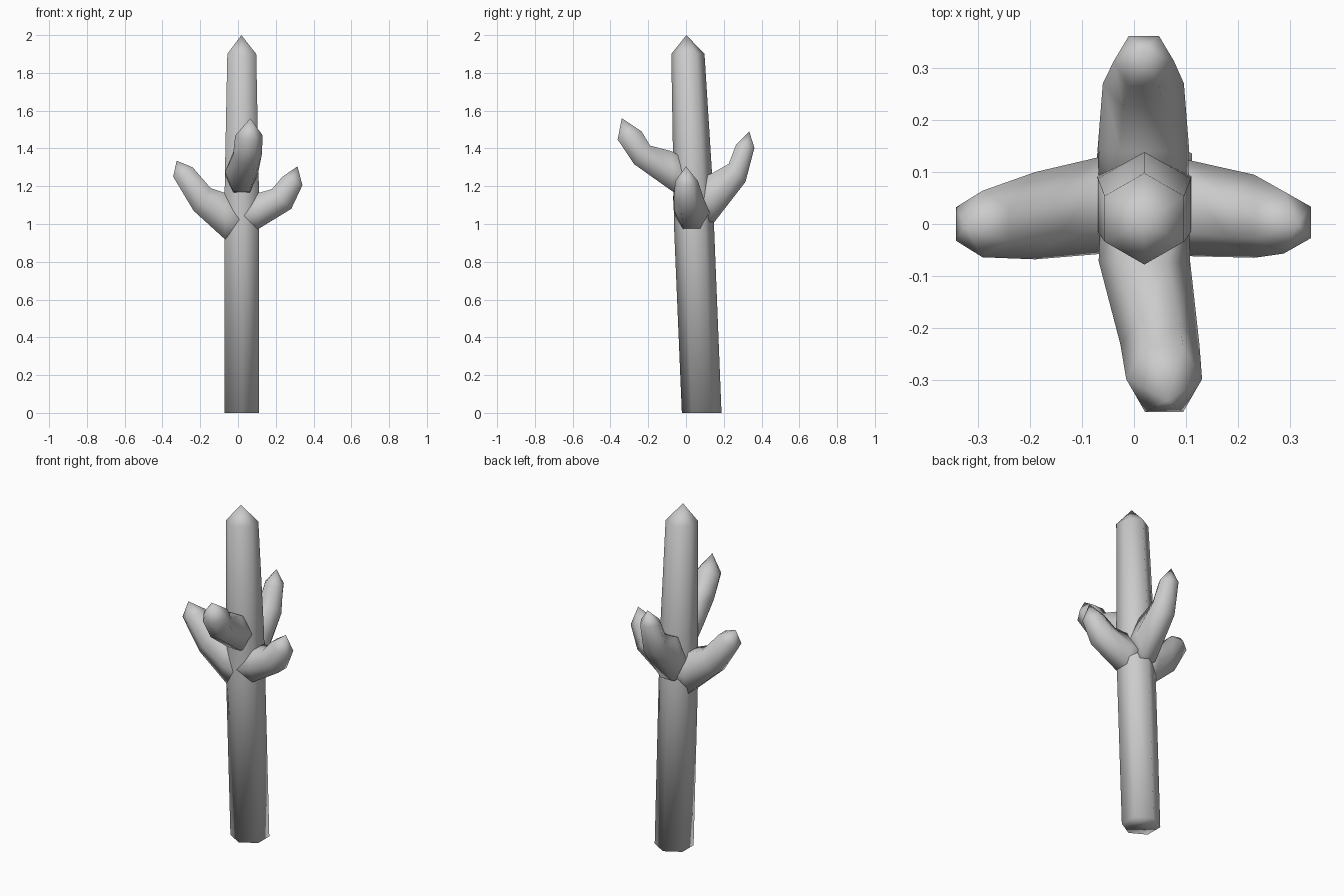
import bpy, bmesh
from mathutils import Vector

if "Cube" in bpy.data.objects:
    bpy.data.objects.remove(bpy.data.objects["Cube"])


def hex_tube(name, rings, tip):
    """Skin a list of six-point rings, close the start and end in a point."""
    bm = bmesh.new()
    loops = [[bm.verts.new(p) for p in ring] for ring in rings]
    for a, b in zip(loops, loops[1:]):
        for i in range(6):
            j = (i + 1) % 6
            bm.faces.new((a[i], a[j], b[j], b[i]))
    bm.faces.new(loops[0])
    end = bm.verts.new(tip)
    for i in range(6):
        bm.faces.new((loops[-1][i], loops[-1][(i + 1) % 6], end))
    bmesh.ops.recalc_face_normals(bm, faces=bm.faces)
    for f in bm.faces:
        f.smooth = True
    mesh = bpy.data.meshes.new(name)
    bm.to_mesh(mesh)
    bm.free()
    obj = bpy.data.objects.new(name, mesh)
    bpy.context.collection.objects.link(obj)
    return obj


def hexagon(top, bottom, side, half):
    """Hexagon with flats at top and bottom and points along side."""
    top, bottom = Vector(top), Vector(bottom)
    s = Vector(side) * half
    mid = (top + bottom) / 2
    return [mid + s, top + s / 2, top - s / 2, mid - s, bottom - s / 2, bottom + s / 2]


# Trunk: leaning hexagonal column, points facing front and back
trunk = []
for z, y, r in [(0, 0.083, 0.105), (1.0, 0.042, 0.106), (1.25, 0.036, 0.103), (1.9, 0.01, 0.088)]:
    w = r * 0.87
    trunk.append(hexagon((0.02 + w, y, z), (0.02 - w, y, z), (0, 1, 0), r))
hex_tube("trunk", trunk, (0.018, 0.002, 2.0))


# Arms: each ring is (out_top, z_top, out_bottom, z_bottom, side_centre, half_width)
def arm(name, axis, rings, tip):
    def place(out, side, z):
        return (out, side, z) if axis == "x" else (side, out, z)
    across = (0, 1, 0) if axis == "x" else (1, 0, 0)
    loops = [hexagon(place(ot, c, zt), place(ob, c, zb), across, h)
             for ot, zt, ob, zb, c, h in rings]
    hex_tube(name, loops, place(*tip))


arm("left_arm", "x", [
    (0.02, 1.12, 0.02, 0.92, 0.038, 0.095),
    (-0.07, 1.165, -0.07, 0.92, 0.035, 0.093),
    (-0.145, 1.19, -0.235, 1.07, 0.016, 0.084),
    (-0.24, 1.30, -0.343, 1.25, 0.0, 0.064)], (-0.325, -0.003, 1.335))
arm("right_arm", "x", [
    (0.02, 1.12, 0.02, 0.96, 0.038, 0.095),
    (0.11, 1.165, 0.11, 0.975, 0.03, 0.092),
    (0.18, 1.185, 0.282, 1.08, 0.015, 0.08),
    (0.235, 1.25, 0.341, 1.205, 0.003, 0.06)], (0.315, 0.0, 1.305))
arm("back_arm", "y", [
    (0.05, 1.23, 0.05, 1.01, 0.018, 0.085),
    (0.14, 1.27, 0.15, 1.01, 0.018, 0.088),
    (0.226, 1.318, 0.315, 1.223, 0.018, 0.078),
    (0.265, 1.42, 0.362, 1.403, 0.019, 0.058)], (0.335, 0.019, 1.49))
arm("front_arm", "y", [
    (0.02, 1.33, 0.02, 1.16, 0.02, 0.085),
    (-0.075, 1.385, -0.068, 1.17, 0.02, 0.088),
    (-0.19, 1.415, -0.275, 1.317, 0.05, 0.076),
    (-0.235, 1.49, -0.362, 1.447, 0.058, 0.073)], (-0.34, 0.065, 1.56))
